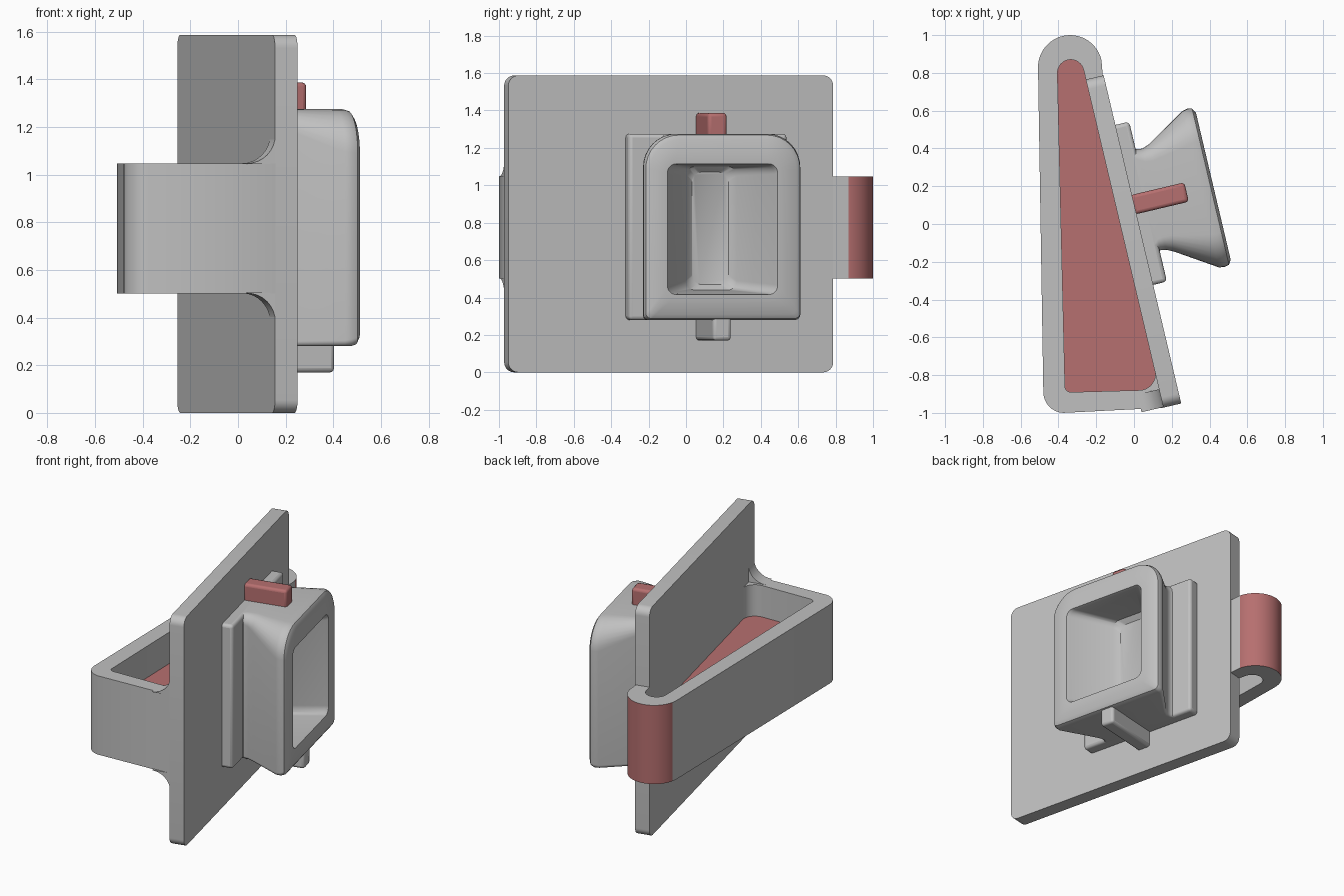
import bpy, bmesh
from math import radians, sin, cos, atan2
from mathutils import Matrix

cube = bpy.data.objects.get("Cube")
if cube:
    bpy.data.objects.remove(cube)

# Frame of the slanted plate: x out of its face, y along its length
TILT = Matrix.Translation((0.25, -0.95, 0)) @ Matrix.Rotation(atan2(0.23, 0.973), 4, 'Z')
MID = 0.775


def material(name, colour):
    mat = bpy.data.materials.new(name)
    mat.use_nodes = True
    mat.diffuse_color = colour
    mat.node_tree.nodes["Principled BSDF"].inputs["Base Color"].default_value = colour
    return mat


grey = material("light_grey", (0.53, 0.53, 0.53, 1))
red = material("dusty_red", (0.47, 0.16, 0.16, 1))


def arc(cx, cy, r, a0, a1, n=8):
    angles = [radians(a0 + (a1 - a0) * i / n) for i in range(n + 1)]
    return [(cx + r * cos(a), cy + r * sin(a)) for a in angles]


def smooth(obj):
    bpy.ops.object.select_all(action='DESELECT')
    obj.select_set(True)
    bpy.context.view_layer.objects.active = obj
    bpy.ops.object.shade_smooth_by_angle(angle=radians(35))


def loft(name, rings, mat, matrix=TILT, bevel=0):
    """Skin a list of equal-length rings and cap both ends."""
    bm = bmesh.new()
    loops = [[bm.verts.new(p) for p in ring] for ring in rings]
    for a, b in zip(loops, loops[1:]):
        for i in range(len(a)):
            j = (i + 1) % len(a)
            bm.faces.new((a[i], a[j], b[j], b[i]))
    bm.faces.new(loops[0])
    bm.faces.new(loops[-1])
    bmesh.ops.recalc_face_normals(bm, faces=bm.faces)
    mesh = bpy.data.meshes.new(name)
    bm.to_mesh(mesh)
    bm.free()
    mesh.materials.append(mat)
    obj = bpy.data.objects.new(name, mesh)
    bpy.context.collection.objects.link(obj)
    obj.matrix_world = matrix
    if bevel:
        mod = obj.modifiers.new("rounded_edges", 'BEVEL')
        mod.width, mod.segments = bevel, 3
    smooth(obj)
    return obj


def rounded(x, y0, y1, z0, z1, low, high):
    """Rounded rectangle across the plate normal, with its own top radius."""
    pts = (arc(y0 + low, z0 + low, low, 180, 270) + arc(y1 - low, z0 + low, low, 270, 360)
           + arc(y1 - high, z1 - high, high, 0, 90) + arc(y0 + high, z1 - high, high, 90, 180))
    return [(x, y, z) for y, z in pts]


def box(name, x0, x1, y0, y1, z0, z1, mat, bevel):
    rings = [[(x, y0, z0), (x, y1, z0), (x, y1, z1), (x, y0, z1)] for x in (x0, x1)]
    return loft(name, rings, mat, bevel=bevel)


def on_plate(x, y):
    return tuple((TILT @ Matrix.Translation((x, y, 0))).translation[:2])


# Slanted main plate
loft("main_plate", [rounded(x, 0, 1.785, 0, 1.587, 0.055, 0.055) for x in (-0.097, 0)], grey)

# Tapered loop bracket behind the plate
outer = (arc(-0.37, -0.89, 0.11, 181, 267) + [(0.155, -0.973), on_plate(-0.006, 0.03),
         on_plate(-0.004, 1.79)] + arc(-0.338, 0.83, 0.17, 13, 181, 24))
inner = (arc(-0.335, -0.86, 0.03, 181, 268) + arc(0.028, -0.795, 0.085, 272, 373)
         + arc(-0.335, 0.80, 0.07, 13, 181, 16))
curve = bpy.data.curves.new("loop_bracket", 'CURVE')
curve.dimensions, curve.fill_mode, curve.extrude = '2D', 'BOTH', 0.273
for outline in (outer, inner):
    spline = curve.splines.new('POLY')
    spline.points.add(len(outline) - 1)
    for point, (x, y) in zip(spline.points, outline):
        point.co = (x, y, 0, 1)
    spline.use_cyclic_u = True
bracket = bpy.data.objects.new("loop_bracket", curve)
bpy.context.collection.objects.link(bracket)
bracket.location.z = MID
bpy.ops.object.select_all(action='DESELECT')
bracket.select_set(True)
bpy.context.view_layer.objects.active = bracket
bpy.ops.object.convert(target='MESH')
bracket = bpy.context.view_layer.objects.active
bracket.data.materials.clear()
bracket.data.materials.append(grey)
bracket.data.materials.append(red)
# Red outside of the rounded end
for face in bracket.data.polygons:
    face.material_index = int(face.center.y > 0.872 and abs(face.normal.z) < 0.5)
smooth(bracket)

# Floor inside the loop
loft("loop_floor", [[(x, y, z) for x, y in inner] for z in (0.72, 0.83)], red, Matrix())

# Fillets joining the loop's front wall to the plate
for name, side in (("upper_fillet", 1), ("lower_fillet", -1)):
    profile = arc(-0.215, 0.393, 0.12, 270, 360) + [(-0.09, 0.393), (-0.09, 0.27), (-0.215, 0.27)]
    loft(name, [[(x, y, MID + side * z) for x, z in profile] for y in (0.003, 0.1)], grey)

# Socket: flange, flared body with hollow mouth
box("socket_flange", -0.02, 0.075, 0.645, 1.515, 0.28, 1.275, grey, 0.02)
sections = [
    (0.04, 0.79, 1.39, 0.28, 1.275, 0.02, 0.05), (0.08, 0.815, 1.365, 0.28, 1.275, 0.02, 0.06),
    (0.11, 0.81, 1.36, 0.28, 1.275, 0.02, 0.07), (0.15, 0.79, 1.375, 0.28, 1.275, 0.02, 0.09),
    (0.36, 0.655, 1.505, 0.28, 1.275, 0.025, 0.18), (0.39, 0.65, 1.512, 0.28, 1.275, 0.03, 0.18),
    (0.415, 0.657, 1.505, 0.288, 1.268, 0.03, 0.18), (0.43, 0.68, 1.48, 0.31, 1.245, 0.03, 0.16),
    (0.43, 0.772, 1.378, 0.415, 1.115, 0.05, 0.05), (0.41, 0.785, 1.365, 0.42, 1.11, 0.05, 0.05),
    (0.15, 0.94, 1.22, 0.44, 1.1, 0.05, 0.05), (0.12, 0.98, 1.18, 0.47, 1.07, 0.05, 0.05),
]
loft("flared_socket", [rounded(*s) for s in sections], grey)

# Tabs above and below the socket
box("upper_tab", -0.01, 0.285, 1.03, 1.135, 1.25, 1.387, red, 0.018)
box("lower_tab", -0.01, 0.405, 1.03, 1.13, 0.17, 0.32, grey, 0.018)
